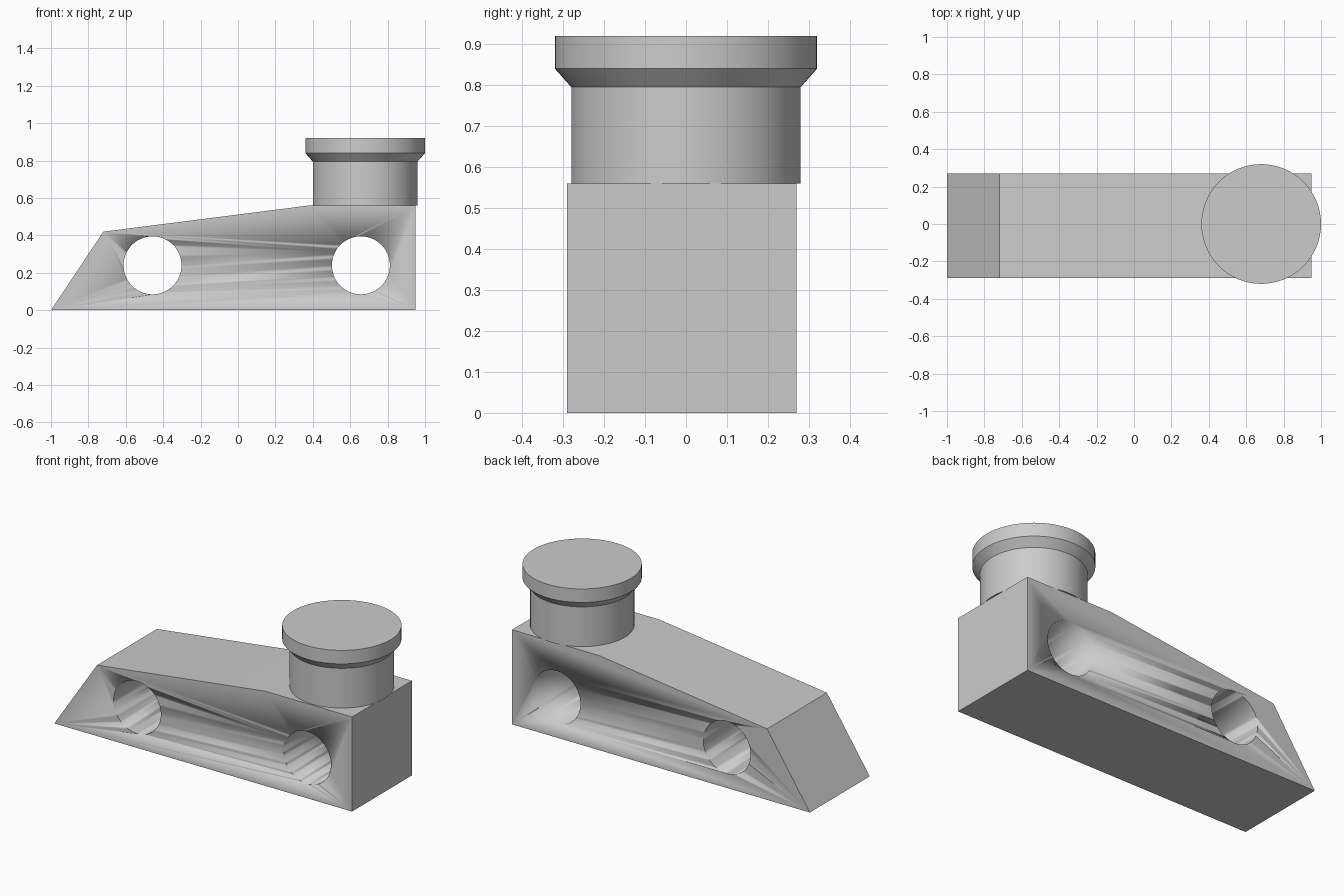
import bpy, bmesh, math

cube = bpy.data.objects.get("Cube")
if cube:
    bpy.data.objects.remove(cube, do_unlink=True)

grey = bpy.data.materials.new("plain grey")
grey.use_nodes = True
colour = (0.6, 0.6, 0.6, 1)
grey.diffuse_color = colour
grey.node_tree.nodes["Principled BSDF"].inputs["Base Color"].default_value = colour


def add_object(name, bm):
    """Turn a bmesh into a grey object with sharp-edged smooth shading."""
    bmesh.ops.recalc_face_normals(bm, faces=bm.faces)
    mesh = bpy.data.meshes.new(name)
    bm.to_mesh(mesh)
    bm.free()
    mesh.materials.append(grey)
    obj = bpy.data.objects.new(name, mesh)
    bpy.context.collection.objects.link(obj)
    bpy.ops.object.select_all(action='DESELECT')
    obj.select_set(True)
    bpy.context.view_layer.objects.active = obj
    bpy.ops.object.shade_smooth_by_angle(angle=math.radians(25))
    return obj


def extrude_profile(name, points, y0, y1):
    """Extrude an x-z outline along y."""
    bm = bmesh.new()
    face = bm.faces.new([bm.verts.new((x, y0, z)) for x, z in points])
    side = bmesh.ops.extrude_face_region(bm, geom=[face])["geom"]
    verts = [v for v in side if isinstance(v, bmesh.types.BMVert)]
    bmesh.ops.translate(bm, verts=verts, vec=(0, y1 - y0, 0))
    return add_object(name, bm)


def circle(cx, cz, radius, n=64):
    return [(cx + radius * math.cos(math.tau * i / n),
             cz + radius * math.sin(math.tau * i / n)) for i in range(n)]


def lathe(name, profile, cx, n=64):
    """Stack rings of (radius, z) into a capped turned solid."""
    bm = bmesh.new()
    rings = [[bm.verts.new((x, y, z)) for x, y in circle(cx, 0, r, n)]
             for r, z in profile]
    for low, high in zip(rings, rings[1:]):
        for i in range(n):
            j = (i + 1) % n
            bm.faces.new((low[i], low[j], high[j], high[i]))
    bm.faces.new(rings[0])
    bm.faces.new(rings[-1])
    return add_object(name, bm)


# Sloped wedge body
body = extrude_profile("body", [(-1, 0), (0.95, 0), (0.95, 0.56),
                                (0.38, 0.56), (-0.72, 0.42)], -0.29, 0.27)

# Two round holes through the body
for label, x in (("nose", -0.457), ("rear", 0.657)):
    cutter = extrude_profile(label + "_hole_cutter", circle(x, 0.24, 0.155), -0.5, 0.5)
    cut = body.modifiers.new(label + "_hole", 'BOOLEAN')
    cut.operation = 'DIFFERENCE'
    cut.solver = 'EXACT'
    cut.object = cutter
    bpy.context.view_layer.objects.active = body
    bpy.ops.object.modifier_apply(modifier=cut.name)
    bpy.data.objects.remove(cutter, do_unlink=True)

# Round post with flared cap
lathe("capped_post", [(0.28, 0.56), (0.28, 0.795), (0.32, 0.84), (0.32, 0.92)], 0.68)
